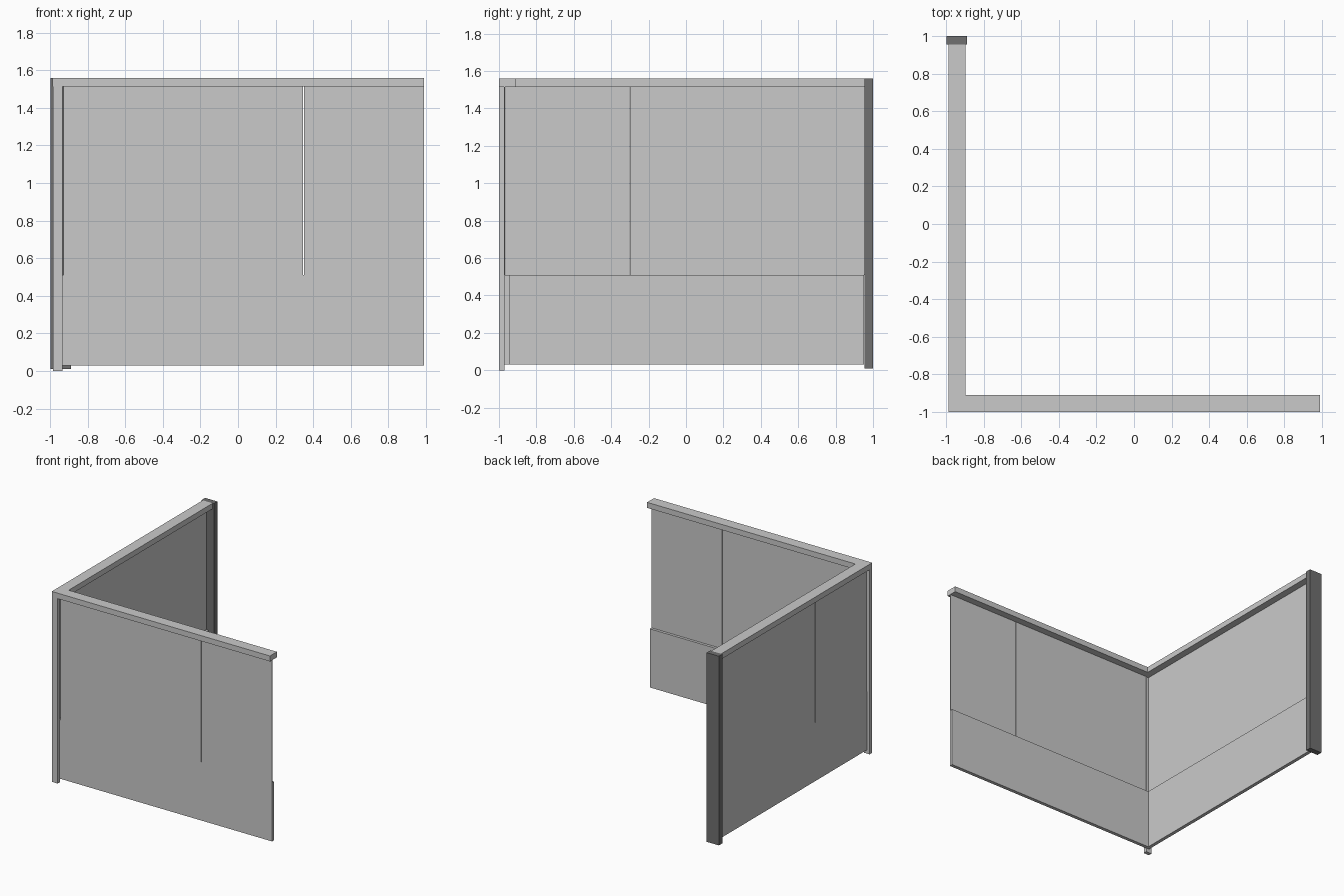
import bpy
import bmesh
from mathutils import Vector

if "Cube" in bpy.data.objects:
    bpy.data.objects.remove(bpy.data.objects["Cube"], do_unlink=True)


def make_material(name, value):
    mat = bpy.data.materials.new(name)
    mat.use_nodes = True
    colour = (value, value, value, 1)
    mat.diffuse_color = colour
    mat.node_tree.nodes["Principled BSDF"].inputs["Base Color"].default_value = colour
    return mat


LIGHT = make_material("light grey", 0.59)
DARK = make_material("dark grey", 0.16)


def finish(name, bm, mat):
    bmesh.ops.recalc_face_normals(bm, faces=bm.faces)
    mesh = bpy.data.meshes.new(name)
    bm.to_mesh(mesh)
    bm.free()
    mesh.materials.append(mat)
    obj = bpy.data.objects.new(name, mesh)
    bpy.context.collection.objects.link(obj)


def box(name, low, high, mat=LIGHT):
    low, high = Vector(low), Vector(high)
    bm = bmesh.new()
    bmesh.ops.create_cube(bm, size=1)
    for v in bm.verts:
        v.co = Vector((v.co[i] + 0.5) * (high[i] - low[i]) + low[i] for i in range(3))
    finish(name, bm, mat)


# Overall layout
LEFT, FRONT, END_X, END_Y = -0.988, -1.0, 0.99, 0.955
RAIL_WIDTH, RAIL_LOW, TOP = 0.09, 1.515, 1.56
BASE, SPLIT = 0.03, 0.51
RECESS, LOWER_DEPTH, UPPER_DEPTH, GAP = 0.027, 0.028, 0.006, 0.003

# L-shaped top rail, extruded from its plan outline
outline = [
    (LEFT, FRONT), (END_X, FRONT), (END_X, FRONT + RAIL_WIDTH),
    (LEFT + RAIL_WIDTH, FRONT + RAIL_WIDTH), (LEFT + RAIL_WIDTH, END_Y), (LEFT, END_Y),
]
bm = bmesh.new()
face = bm.faces.new([bm.verts.new((x, y, RAIL_LOW)) for x, y in outline])
extruded = bmesh.ops.extrude_face_region(bm, geom=[face])["geom"]
moved = [g for g in extruded if isinstance(g, bmesh.types.BMVert)]
bmesh.ops.translate(bm, verts=moved, vec=(0, 0, TOP - RAIL_LOW))
finish("top_rail", bm, LIGHT)

# Corner post and dark wall post
box("corner_post", (LEFT + 0.003, FRONT, 0), (-0.935, FRONT + 0.03, RAIL_LOW))
box("wall_post", (-0.998, END_Y, 0.01), (-0.888, 1, TOP), DARK)

# Front wall: thick lower panel and two thin upper panels
outer = FRONT + RECESS
box("front_lower_panel", (-0.935, outer, BASE), (END_X, outer + LOWER_DEPTH, SPLIT))
for i, (a, b) in enumerate([(-0.93, 0.35 - GAP), (0.35, END_X)]):
    box(f"front_upper_panel_{i + 1}", (a, outer, SPLIT), (b, outer + UPPER_DEPTH, RAIL_LOW))

# Side wall: the same arrangement with the short panel at the corner
outer = LEFT + RECESS
box("side_lower_panel", (outer, -0.97, BASE), (outer + LOWER_DEPTH, END_Y - GAP, SPLIT))
for i, (a, b) in enumerate([(-0.966, -0.3 - GAP), (-0.3, END_Y)]):
    box(f"side_upper_panel_{i + 1}", (outer, a, SPLIT), (outer + UPPER_DEPTH, b, RAIL_LOW))
